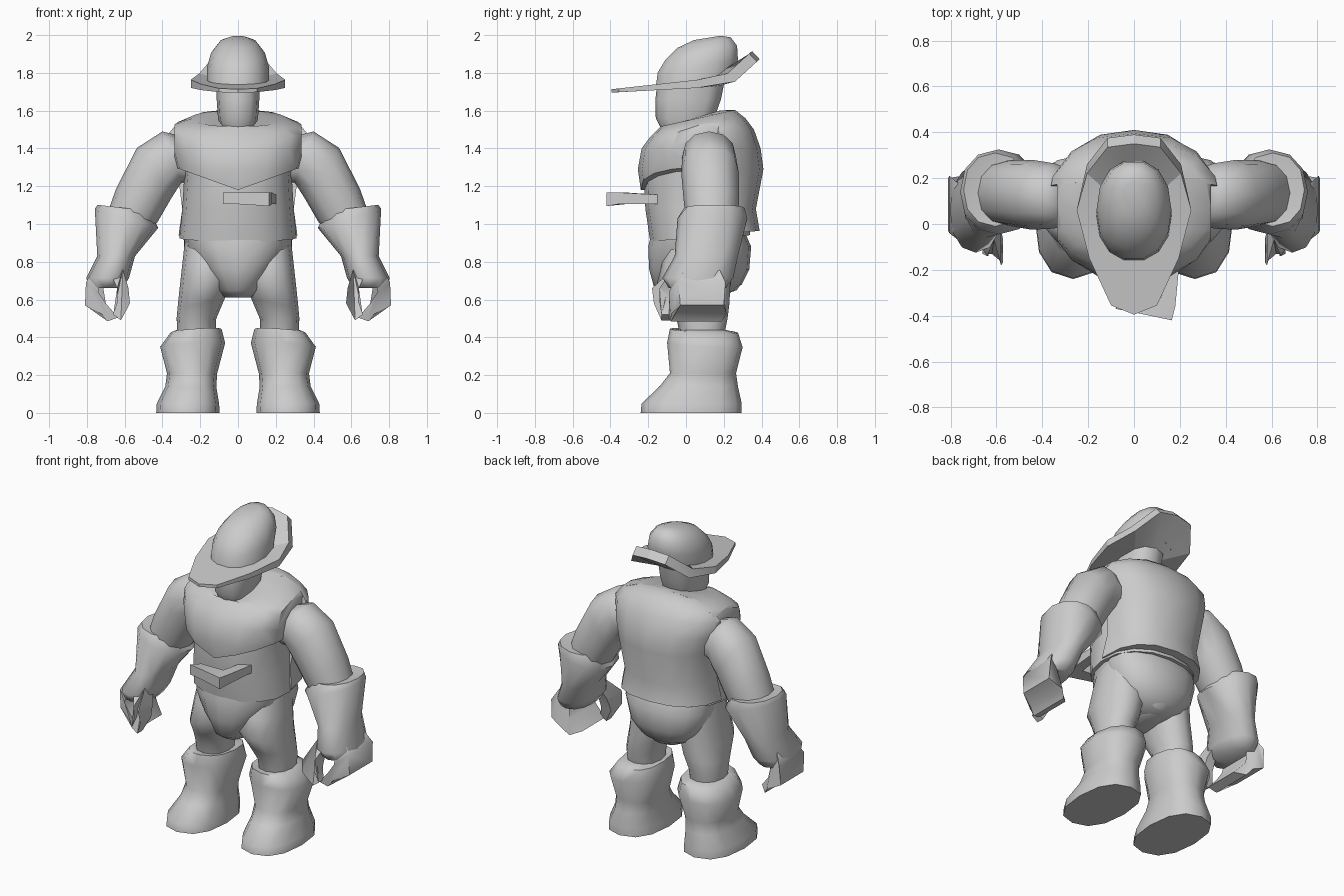
import bpy, bmesh, math

grey = bpy.data.materials.new("stone_grey")
grey.diffuse_color = (0.6, 0.6, 0.6, 1)


def finish(name, bm, mirror=False, angle=40):
    bmesh.ops.recalc_face_normals(bm, faces=bm.faces)
    me = bpy.data.meshes.new(name)
    bm.to_mesh(me)
    bm.free()
    ob = bpy.data.objects.new(name, me)
    bpy.context.collection.objects.link(ob)
    me.materials.append(grey)
    bpy.ops.object.select_all(action='DESELECT')
    ob.select_set(True)
    bpy.context.view_layer.objects.active = ob
    bpy.ops.object.shade_smooth_by_angle(angle=math.radians(angle))
    if mirror:
        ob.modifiers.new("mirror", 'MIRROR').use_mirror_merge = False
    return ob


def loft(name, rings, sides=12, power=2.2, mirror=False, cuts=(), angle=40):
    """Rings: z, centre x, half width, front y, back y, slope along x, slope along y."""
    bm = bmesh.new()
    loops = []
    for z, cx, hw, y0, y1, sx, sy in rings:
        loop = []
        for i in range(sides):
            a = 2 * math.pi * i / sides
            c, s = math.cos(a), math.sin(a)
            dx = hw * math.copysign(abs(c) ** (2 / power), c)
            dy = (y1 - y0) / 2 * math.copysign(abs(s) ** (2 / power), s)
            loop.append(bm.verts.new((cx + dx, (y0 + y1) / 2 + dy, z + dx * sx + dy * sy)))
        loops.append(loop)
    for a, b in zip(loops, loops[1:]):
        for i in range(sides):
            j = (i + 1) % sides
            bm.faces.new((a[i], a[j], b[j], b[i]))
    bm.faces.new(loops[0])
    bm.faces.new(loops[-1])
    # trim by planes, removing the side each normal points to
    for co, no in cuts:
        geom = bm.verts[:] + bm.edges[:] + bm.faces[:]
        r = bmesh.ops.bisect_plane(bm, geom=geom, plane_co=co, plane_no=no, clear_outer=True)
        edges = [e for e in r['geom_cut'] if isinstance(e, bmesh.types.BMEdge)]
        bmesh.ops.holes_fill(bm, edges=[e for e in edges if e.is_boundary])
    return finish(name, bm, mirror, angle)


def slab(name, low, high, mirror=False, angle=35):
    """Solid between two matching outlines."""
    bm = bmesh.new()
    a = [bm.verts.new(p) for p in low]
    b = [bm.verts.new(p) for p in high]
    for i in range(len(a)):
        j = (i + 1) % len(a)
        bm.faces.new((a[i], a[j], b[j], b[i]))
    caps = [bm.faces.new(a), bm.faces.new(b)]
    bmesh.ops.triangulate(bm, faces=caps)
    return finish(name, bm, mirror, angle)


def digit(name, points):
    """Points: x, z, front y, back y around the curled shape."""
    slab(name, [(x, y0, z) for x, z, y0, y1 in points],
         [(x, y1, z) for x, z, y0, y1 in points], True, 60)


# torso core
loft("torso", [
    (0.925, 0, 0.31, -0.19, 0.34, 0, 0.06), (1.08, 0, 0.295, -0.215, 0.34, 0, 0),
    (1.25, 0, 0.285, -0.225, 0.36, 0, 0), (1.40, 0, 0.31, -0.20, 0.35, 0, 0),
    (1.47, 0, 0.325, -0.14, 0.32, 0, 0.05), (1.53, 0, 0.24, -0.08, 0.25, 0, 0.2)], 16)

# chest panel with a V-shaped lower edge, and a back panel
mantle = [
    (0.94, 0, 0.314, -0.20, 0.39, 0, 0.08), (1.08, 0, 0.30, -0.225, 0.37, 0, 0),
    (1.29, 0, 0.33, -0.255, 0.41, 0, 0), (1.40, 0, 0.365, -0.235, 0.395, 0, 0),
    (1.48, 0, 0.378, -0.19, 0.36, 0, 0.07), (1.527, 0, 0.335, -0.155, 0.315, 0, 0.14),
    (1.56, 0, 0.24, -0.135, 0.26, 0, 0.22), (1.555, 0, 0.13, -0.13, 0.18, 0, 0.30)]
loft("chest_panel", mantle, 16, 2.4, cuts=[
    ((0, 0, 1.18), (0.36, 0, -1)), ((0, 0, 1.18), (-0.36, 0, -1)),
    ((0.335, 0, 1.4), (1, 0, 0)), ((-0.335, 0, 1.4), (-1, 0, 0)),
    ((0, 0.2, 1.4), (0, 1, 0))])
loft("back_panel", mantle, 16, 2.4, cuts=[((0, 0.17, 1.5), (0, -1, 0.15))])

# pelvis tapering down between the legs, with a fuller seat behind
loft("pelvis", [
    (0.61, 0, 0.07, -0.10, 0.16, 0, 0), (0.65, 0, 0.12, -0.165, 0.27, 0, 0),
    (0.76, 0, 0.205, -0.195, 0.33, 0, 0), (0.88, 0, 0.28, -0.20, 0.345, 0, 0),
    (0.96, 0, 0.29, -0.18, 0.31, 0, 0)], 16, angle=60)
loft("seat", [
    (0.625, 0, 0.08, 0.04, 0.22, 0, 0), (0.68, 0, 0.185, 0.0, 0.295, 0, 0),
    (0.76, 0, 0.25, -0.02, 0.335, 0, 0), (0.88, 0, 0.285, -0.05, 0.345, 0, 0),
    (0.96, 0, 0.29, -0.05, 0.31, 0, 0)], 16, angle=60)

# legs and boots
loft("leg", [
    (0.40, 0.22, 0.10, -0.03, 0.20, 0, 0), (0.50, 0.22, 0.105, -0.05, 0.22, 0, 0),
    (0.58, 0.195, 0.125, -0.09, 0.23, -0.2, 0), (0.68, 0.175, 0.135, -0.155, 0.235, -0.2, 0),
    (0.80, 0.165, 0.13, -0.125, 0.24, -0.1, 0), (0.92, 0.16, 0.12, -0.08, 0.24, 0, 0)],
    12, mirror=True, angle=60)
loft("boot", [
    (0.0, 0.265, 0.168, -0.24, 0.295, 0, 0), (0.05, 0.265, 0.165, -0.235, 0.295, 0, 0),
    (0.14, 0.25, 0.135, -0.14, 0.275, 0, 0), (0.21, 0.243, 0.133, -0.085, 0.265, 0, 0),
    (0.36, 0.240, 0.172, -0.10, 0.30, -0.06, -0.06), (0.435, 0.222, 0.135, -0.085, 0.275, -0.07, -0.06),
    (0.44, 0.22, 0.10, -0.04, 0.21, 0, 0)], 12, 2.4, mirror=True, angle=60)

# arms
loft("arm", [
    (1.34, 0.27, 0.05, 0.0, 0.24, 2.6, 0), (1.355, 0.35, 0.05, -0.02, 0.265, 2.7, 0),
    (1.268, 0.445, 0.09, -0.025, 0.28, 1.5, 0), (1.10, 0.535, 0.11, -0.01, 0.28, 0.8, 0),
    (1.02, 0.575, 0.11, 0.0, 0.27, 0.5, 0)], 12, mirror=True, angle=60)
# gauntlets, narrowing into the back of the hand
loft("gauntlet", [
    (0.66, 0.70, 0.09, -0.09, 0.21, 0, 0), (0.715, 0.69, 0.113, -0.125, 0.25, 0, 0),
    (0.83, 0.645, 0.10, -0.06, 0.275, 0, 0), (1.03, 0.59, 0.168, -0.045, 0.325, 0.3, 0),
    (1.085, 0.605, 0.138, -0.01, 0.31, 0.12, 0), (1.08, 0.60, 0.10, 0.02, 0.27, 0.1, 0)],
    12, mirror=True, angle=60)
# curled fingers and thumb
digit("fingers", [
    (0.73, 0.76, -0.03, 0.15), (0.77, 0.755, -0.01, 0.18), (0.805, 0.69, -0.04, 0.21),
    (0.81, 0.57, -0.03, 0.20), (0.72, 0.525, -0.08, 0.215), (0.69, 0.485, -0.08, 0.19),
    (0.635, 0.505, -0.09, 0.14), (0.70, 0.58, -0.09, 0.17), (0.74, 0.64, -0.09, 0.18)])
digit("thumb", [
    (0.61, 0.76, -0.07, 0.02), (0.68, 0.75, -0.08, 0.0), (0.64, 0.66, -0.14, -0.03),
    (0.635, 0.59, -0.14, -0.05), (0.66, 0.52, -0.13, -0.08), (0.62, 0.49, -0.13, -0.08),
    (0.572, 0.58, -0.17, -0.06), (0.58, 0.66, -0.18, -0.03)])

# head
loft("head", [
    (1.50, 0, 0.085, -0.13, 0.12, 0, 0), (1.56, 0, 0.106, -0.16, 0.15, 0, 0),
    (1.66, 0, 0.113, -0.162, 0.185, 0, 0), (1.76, 0, 0.115, -0.15, 0.205, 0, 0)], 12, 2.6, angle=60)

# hat crown
loft("hat_crown", [
    (1.745, 0, 0.165, -0.165, 0.245, 0, 0.12), (1.835, 0, 0.163, -0.155, 0.28, 0, 0.16),
    (1.905, 0, 0.143, -0.115, 0.275, 0, 0.20), (1.96, 0, 0.10, -0.05, 0.24, 0, 0.20),
    (1.985, 0, 0.045, 0.04, 0.185, 0, 0.16)], 14, angle=60)

# hat brim: long at the front, turned up at the back
half = [(0.10, -0.355), (0.195, -0.15), (0.25, 0.06), (0.205, 0.22), (0.115, 0.335)]
outline = [(0, -0.395)] + half + [(0, 0.35)] + [(-x, y) for x, y in reversed(half)]
bm = bmesh.new()
grid = []
for scale, drop in ((0.5, 0), (1, 0), (1, 1), (0.5, 1)):
    row = []
    for x, y in outline:
        py = 0.04 + (y - 0.04) * scale
        lift = 1.714 + 0.11 * (py + 0.39) + max(0, py - 0.2) * 0.8
        thick = 0.018 + 0.025 * min(1, max(0, (py + 0.39) / 0.45))
        out = 0.04 if drop and scale == 1 and y > 0.2 else 0
        row.append(bm.verts.new((x * scale, py + out, lift - drop * thick)))
    grid.append(row)
n = len(outline)
for a, b in zip(grid, grid[1:]):
    for i in range(n):
        j = (i + 1) % n
        bm.faces.new((a[i], a[j], b[j], b[i]))
bm.faces.new(grid[0])
bm.faces.new(grid[3])
finish("hat_brim", bm, angle=20)

# angled bracket in front of the belly, thicker toward its front corner
plan = [(-0.08, -0.37), (0.0, -0.385), (0.165, -0.42), (0.18, -0.36),
        (0.20, -0.15), (0.14, -0.15), (0.12, -0.32), (-0.05, -0.30)]
slab("belly_bracket", [(x, y, 1.105 - 0.01 * (y < -0.4)) for x, y in plan],
     [(x, y, 1.155 + 0.012 * (y < -0.31)) for x, y in plan])
